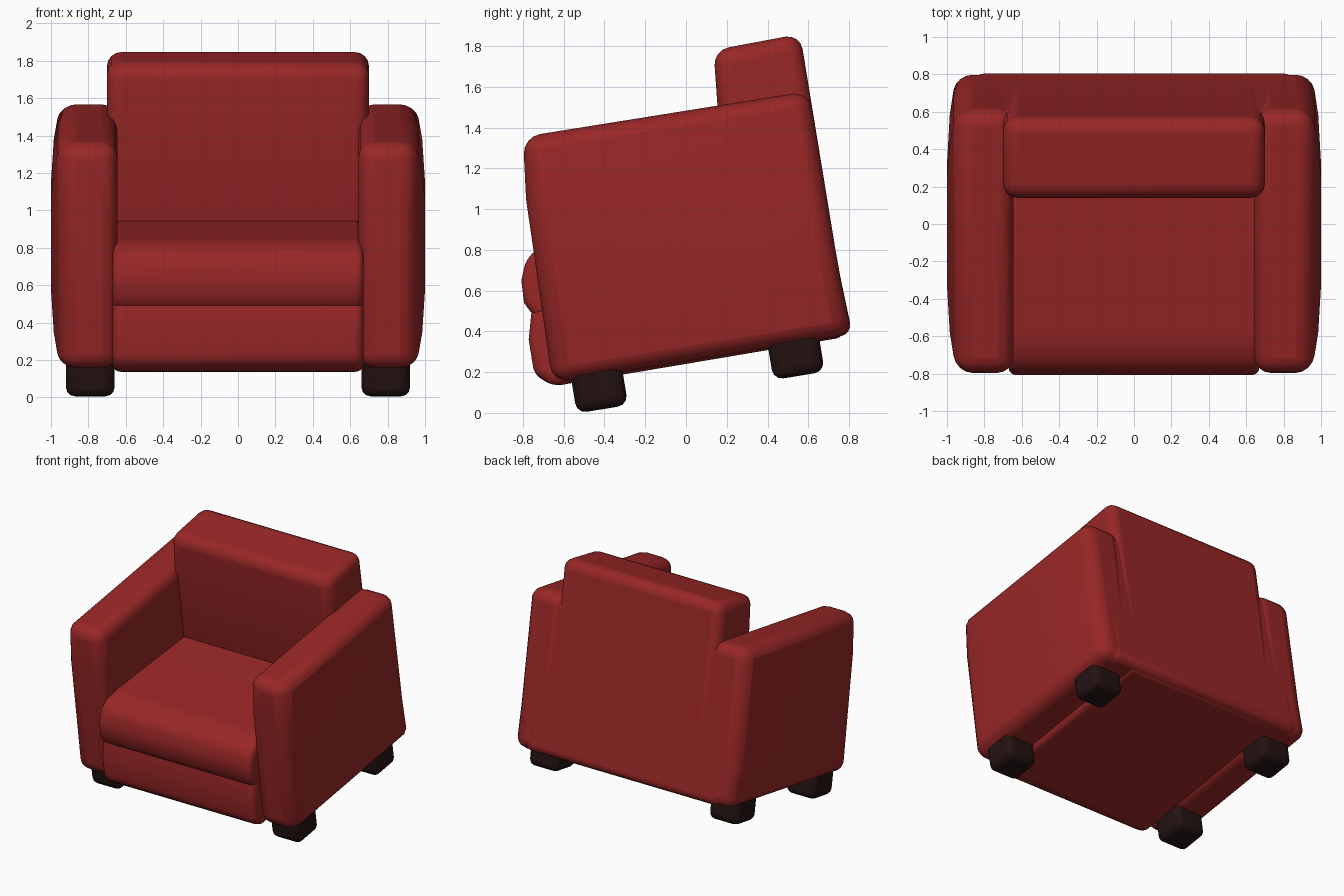
import bpy, bmesh, math
from mathutils import Matrix, Vector

if "Cube" in bpy.data.objects:
    bpy.data.objects.remove(bpy.data.objects["Cube"])


def material(name, rgb):
    m = bpy.data.materials.new(name)
    m.diffuse_color = (*rgb, 1)
    m.use_nodes = True
    m.node_tree.nodes["Principled BSDF"].inputs["Base Color"].default_value = m.diffuse_color
    return m


RED = material("red leather", (0.32, 0.02, 0.02))
DARK = material("dark wood", (0.018, 0.006, 0.006))
TILT = math.radians(9.3)


def finish(bm, name, mat, bevel, segments=4):
    """Turn a bmesh into a smooth, rounded object."""
    bmesh.ops.recalc_face_normals(bm, faces=bm.faces[:])
    me = bpy.data.meshes.new(name)
    bm.to_mesh(me)
    bm.free()
    ob = bpy.data.objects.new(name, me)
    bpy.context.collection.objects.link(ob)
    me.materials.append(mat)
    mod = ob.modifiers.new("rounding", 'BEVEL')
    mod.width = bevel
    mod.segments = segments
    mod.limit_method = 'ANGLE'
    mod.angle_limit = math.radians(32)
    bpy.ops.object.select_all(action='DESELECT')
    ob.select_set(True)
    bpy.context.view_layer.objects.active = ob
    bpy.ops.object.shade_smooth_by_angle(angle=math.radians(40))
    return ob


def loft(name, profile, stations, bevel, mat=RED):
    """Side profile (y, z) lofted along x; stations are (x, scale)."""
    cy = sum(p[0] for p in profile) / len(profile)
    cz = sum(p[1] for p in profile) / len(profile)
    bm = bmesh.new()
    rings = [[bm.verts.new((x, cy + (y - cy) * s, cz + (z - cz) * s))
              for y, z in profile] for x, s in stations]
    n = len(profile)
    for a, b in zip(rings, rings[1:]):
        for i in range(n):
            j = (i + 1) % n
            bm.faces.new((a[i], a[j], b[j], b[i]))
    bm.faces.new(rings[0])
    bm.faces.new(rings[-1])
    return finish(bm, name, mat, bevel)


# Arms, with a gently bulging outer side
arm = [(-0.80, 1.355), (0.605, 1.58), (0.755, 0.67), (0.815, 0.385),
       (-0.655, 0.145), (-0.785, 1.05)]
for side, label in ((1, "right"), (-1, "left")):
    loft(label + "_arm", arm,
         [(side * x, s) for x, s in ((0.645, 1), (0.95, 1), (0.985, 0.72), (1.0, 0.4))], 0.085)

# Back cushion, leaning with the rest of the chair
back = [(0.135, 1.78), (0.56, 1.86), (0.755, 0.67), (0.812, 0.39),
        (0.45, 0.33), (0.27, 0.75), (0.155, 1.5)]
loft("back_cushion", back, [(-0.70, 1), (0.70, 1)], 0.075)

# Back panel joining the two arms
panel = [(0.45, 1.52), (0.60, 1.545), (0.757, 0.67), (0.817, 0.385), (0.50, 0.335)]
loft("back_panel", panel, [(-0.86, 1), (0.86, 1)], 0.06)

# Base under the seat
base = [(-0.755, 0.53), (-0.772, 0.36), (-0.745, 0.19), (-0.655, 0.13),
        (0.78, 0.372), (0.70, 0.65)]
loft("base", base, [(-0.67, 1), (0.67, 1)], 0.045)

# Seat cushion with a rounded front roll
seat = [(-0.74, 0.465), (-0.795, 0.54), (-0.808, 0.65), (-0.785, 0.755),
        (-0.71, 0.82), (-0.58, 0.85), (0.35, 0.955), (0.35, 0.60)]
loft("seat_cushion", seat, [(-0.67, 1), (0.67, 1)], 0.04)

# Legs
for side, label in ((1, "right"), (-1, "left")):
    for place, y, z in (("front", -0.41, 0.018), ("back", 0.555, 0.182)):
        bm = bmesh.new()
        bmesh.ops.create_cube(bm, size=1, matrix=Matrix.Diagonal((0.26, 0.255, 0.30, 1)))
        turn = Matrix.Rotation(TILT, 4, 'X')
        centre = Vector((side * 0.79, y, z)) + turn @ Vector((0, 0, 0.15))
        bm.transform(Matrix.Translation(centre) @ turn)
        finish(bm, f"{place}_{label}_leg", DARK, 0.05, 3)
